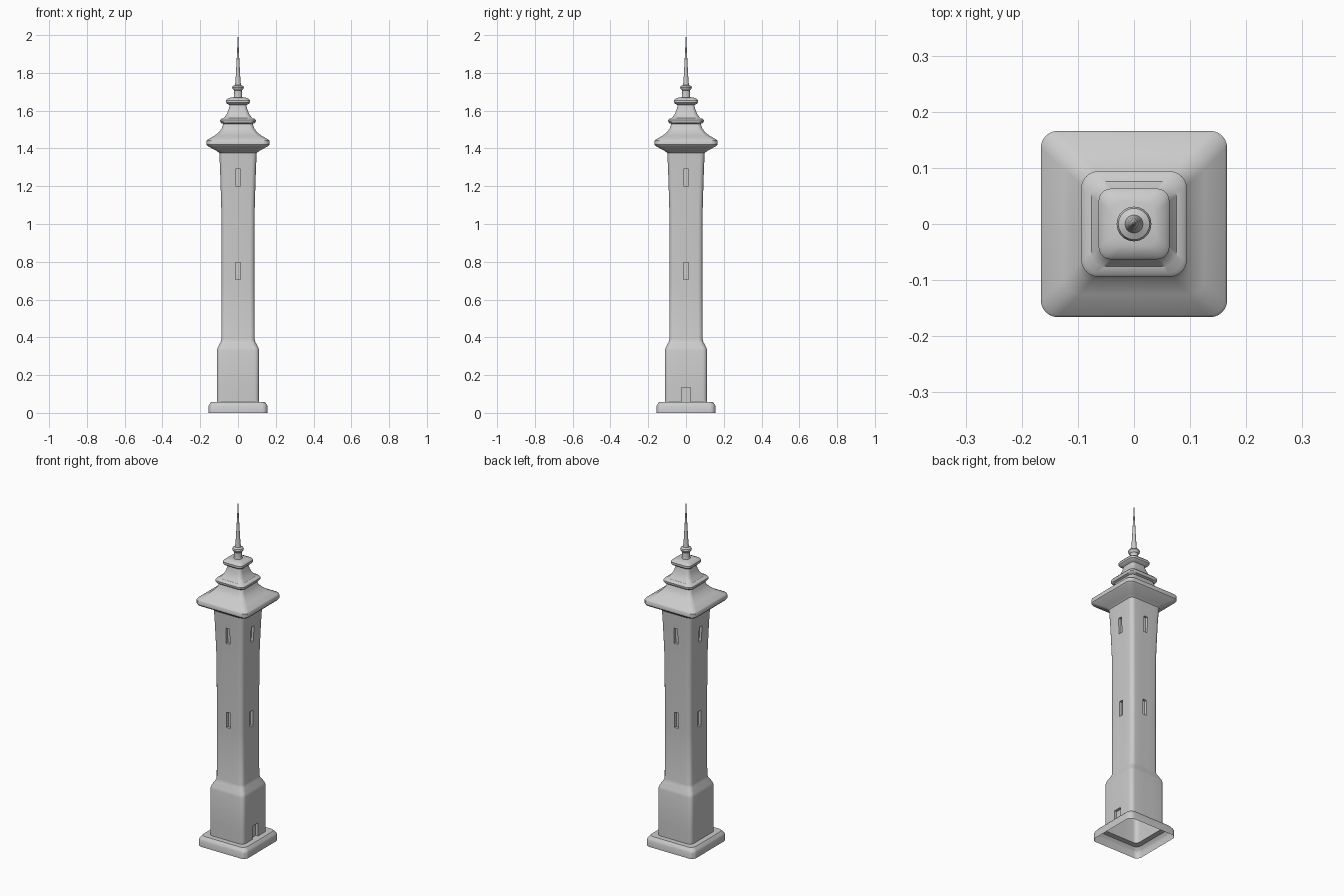
import bpy, bmesh, math
from mathutils import Vector

if "Cube" in bpy.data.objects:
    bpy.data.objects.remove(bpy.data.objects["Cube"])

WIN, DOOR = 0.012, 0.025   # half widths of the window slots and of the door


def finish(name, bm):
    bmesh.ops.recalc_face_normals(bm, faces=bm.faces)
    mesh = bpy.data.meshes.new(name)
    bm.to_mesh(mesh)
    bm.free()
    ob = bpy.data.objects.new(name, mesh)
    bpy.context.collection.objects.link(ob)
    bpy.ops.object.select_all(action='DESELECT')
    ob.select_set(True)
    bpy.context.view_layer.objects.active = ob
    bpy.ops.object.shade_smooth_by_angle(angle=math.radians(35))
    return ob


def square_ring(half, rad, z, strips=()):
    """Rounded square; strips adds extra points along each flat side."""
    pts = []
    for k in range(4):
        c, s = round(math.cos(k * math.pi / 2)), round(math.sin(k * math.pi / 2))
        side = [(half, y) for y in strips]
        for i in range(7):
            a = math.pi / 2 * i / 6
            side.append((half - rad + rad * math.cos(a), half - rad + rad * math.sin(a)))
        pts += [(c * x - s * y, s * x + c * y, z) for x, y in side]
    return pts


def round_ring(rad, z, n=20):
    return [(rad * math.cos(2 * math.pi * i / n), rad * math.sin(2 * math.pi * i / n), z)
            for i in range(n)]


def loft(rings, cap_top=False):
    bm = bmesh.new()
    vr = [[bm.verts.new(p) for p in r] for r in rings]
    n = len(vr[0])
    for a, b in zip(vr, vr[1:]):
        for i in range(n):
            j = (i + 1) % n
            bm.faces.new((a[i], a[j], b[j], b[i]))
    if cap_top:
        bm.faces.new(vr[-1])
    return bm


def recess(bm, half, z0, z1, depth, only_px=False):
    """Push the flat strip faces between z0 and z1 inwards on each side."""
    for d in [(1, 0, 0)] if only_px else [(1, 0, 0), (-1, 0, 0), (0, 1, 0), (0, -1, 0)]:
        d = Vector(d)
        t = Vector((-d.y, d.x, 0))
        faces = []
        for f in bm.faces:
            c = f.calc_center_median()
            if (z0 < c.z < z1 and c.dot(d) > 0.05
                    and all(abs(v.co.dot(t)) < half + 1e-4 for v in f.verts)):
                faces.append(f)
        out = bmesh.ops.extrude_face_region(bm, geom=faces)['geom']
        verts = [g for g in out if isinstance(g, bmesh.types.BMVert)]
        bmesh.ops.translate(bm, verts=verts, vec=-d * depth)
        old = [f for f in faces if f.is_valid]
        if old:
            bmesh.ops.delete(bm, geom=old, context='FACES')


# Open-bottomed tower: plinth, lower block and shaft (half width, corner radius, z)
tower = [(0.157, 0.03, 0), (0.157, 0.03, 0.036), (0.153, 0.03, 0.044), (0.142, 0.028, 0.058),
         (0.112, 0.024, 0.058), (0.112, 0.024, 0.135), (0.112, 0.024, 0.33),
         (0.108, 0.024, 0.345), (0.092, 0.024, 0.375), (0.088, 0.024, 0.39),
         (0.0875, 0.024, 0.705), (0.0875, 0.024, 0.795), (0.0885, 0.024, 1.08),
         (0.092, 0.024, 1.2), (0.095, 0.024, 1.292), (0.099, 0.024, 1.375)]
bm = loft([square_ring(h, r, z, (-DOOR, -WIN, WIN, DOOR)) for h, r, z in tower])
recess(bm, WIN, 0.705, 0.795, 0.015)
recess(bm, WIN, 1.2, 1.292, 0.015)
recess(bm, DOOR, 0.058, 0.135, 0.015, only_px=True)
finish("tower_shaft", bm)

# Wide eave and concave lower roof
eave = [(0.099, 0.024, 1.375), (0.11, 0.025, 1.385), (0.161, 0.03, 1.413), (0.166, 0.03, 1.42),
        (0.166, 0.03, 1.441), (0.162, 0.03, 1.447), (0.125, 0.027, 1.467),
        (0.1, 0.025, 1.487), (0.085, 0.024, 1.508), (0.078, 0.024, 1.53)]
finish("lower_roof", loft([square_ring(*p[:2], p[2]) for p in eave]))

# Middle tier: lip and tapering upper roof
mid = [(0.078, 0.024, 1.53), (0.09, 0.03, 1.535), (0.094, 0.03, 1.542), (0.094, 0.03, 1.55),
       (0.088, 0.028, 1.557), (0.076, 0.025, 1.56), (0.06, 0.022, 1.58),
       (0.05, 0.02, 1.605), (0.044, 0.018, 1.63)]
finish("middle_tier", loft([square_ring(*p[:2], p[2]) for p in mid]))

# Top tier: small square cap
top = [(0.044, 0.018, 1.63), (0.058, 0.02, 1.637), (0.063, 0.022, 1.643), (0.063, 0.022, 1.655),
       (0.058, 0.022, 1.662), (0.04, 0.018, 1.67)]
finish("top_tier", loft([square_ring(*p[:2], p[2]) for p in top], cap_top=True))

# Round finial and needle
spire = [(0.025, 1.665), (0.022, 1.675), (0.022, 1.708), (0.029, 1.715), (0.031, 1.722),
         (0.028, 1.73), (0.016, 1.736), (0.013, 1.76), (0.007, 1.87), (0.0008, 2.0)]
finish("spire", loft([round_ring(r, z) for r, z in spire], cap_top=True))
